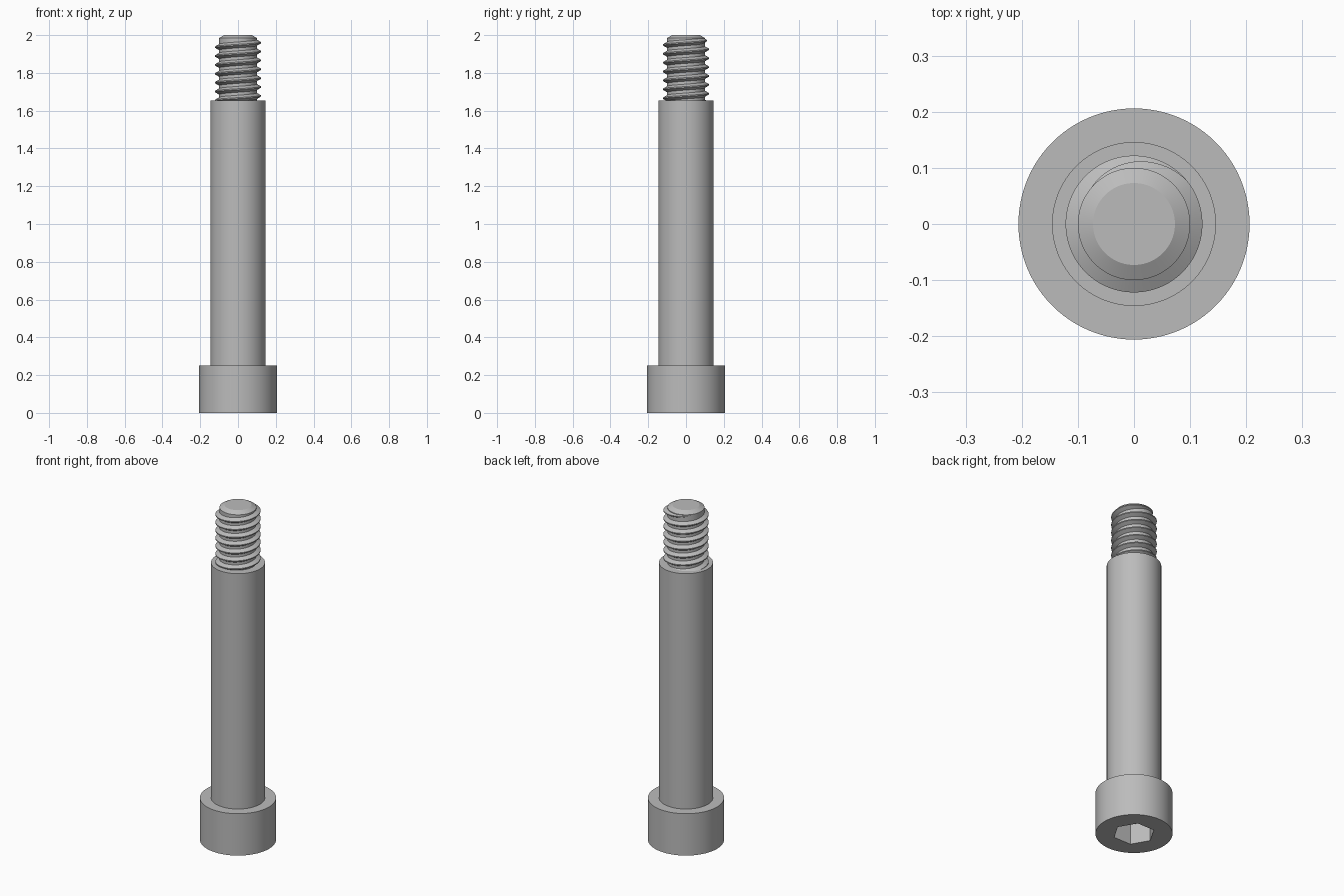
import bpy
import bmesh
from math import cos, sin, tau, radians

cube = bpy.data.objects.get("Cube")
if cube:
    bpy.data.objects.remove(cube)

SIDES = 96

steel = bpy.data.materials.new("steel_grey")
steel.use_nodes = True
STEEL_COLOUR = (0.5, 0.5, 0.5, 1)
steel.diffuse_color = STEEL_COLOUR
steel.node_tree.nodes["Principled BSDF"].inputs["Base Color"].default_value = STEEL_COLOUR


def finish(name, bm):
    """Turn a bmesh into a named steel object."""
    bmesh.ops.recalc_face_normals(bm, faces=bm.faces)
    mesh = bpy.data.meshes.new(name)
    bm.to_mesh(mesh)
    bm.free()
    mesh.materials.append(steel)
    obj = bpy.data.objects.new(name, mesh)
    bpy.context.collection.objects.link(obj)
    return obj


def turned(name, profile, sides=SIDES):
    """Lathe a solid from (radius, height) points, capped at both ends."""
    bm = bmesh.new()
    rings = [[bm.verts.new((r * cos(tau * i / sides), r * sin(tau * i / sides), z))
              for i in range(sides)] for r, z in profile]
    for low, high in zip(rings, rings[1:]):
        for i in range(sides):
            j = (i + 1) % sides
            bm.faces.new((low[i], low[j], high[j], high[i]))
    bm.faces.new(rings[0][::-1])
    bm.faces.new(rings[-1])
    return finish(name, bm)


def smooth(obj, angle=25):
    bpy.ops.object.select_all(action='DESELECT')
    obj.select_set(True)
    bpy.context.view_layer.objects.active = obj
    bpy.ops.object.shade_smooth_by_angle(angle=radians(angle))


# Head with a hexagonal drive socket underneath
head = turned("head", [(0.206, 0), (0.206, 0.25)])
cutter = turned("socket_cutter", [(0.113, -0.05), (0.113, 0.12)], 6)
cut = head.modifiers.new("socket", 'BOOLEAN')
cut.operation = 'DIFFERENCE'
cut.solver = 'EXACT'
cut.object = cutter
bpy.context.view_layer.objects.active = head
bpy.ops.object.modifier_apply(modifier=cut.name)
bpy.data.objects.remove(cutter)

# Plain shoulder and the chamfered core of the threaded end
shoulder = turned("shoulder", [(0.146, 0.24), (0.146, 1.655)])
core = turned("thread_core", [(0.1, 1.64), (0.1, 1.985), (0.073, 2)])

# Right-hand helical ridge, fading into the core at its upper end
PITCH, ROOT, CREST = 0.047, 0.099, 0.122
STEP = tau / 72
TURNS_BELOW = 7
FADE_START, FADE_END = radians(40), radians(145)
bm = bmesh.new()
sections = []
angle = -tau * TURNS_BELOW
while angle <= FADE_END:
    fade = min(1, max(0.02, (FADE_END - angle) / (FADE_END - FADE_START)))
    depth = (CREST - ROOT) * fade
    z = 1.96 + PITCH * angle / tau
    half_crest = 0.003
    half_root = half_crest + depth * 0.577
    points = [(ROOT, -half_root), (ROOT + depth, -half_crest),
              (ROOT + depth, half_crest), (ROOT, half_root)]
    sections.append([bm.verts.new((r * cos(angle), r * sin(angle), z + dz))
                     for r, dz in points])
    angle += STEP
for a, b in zip(sections, sections[1:]):
    for i in range(4):
        j = (i + 1) % 4
        bm.faces.new((a[i], b[i], b[j], a[j]))
bm.faces.new(sections[0])
bm.faces.new(sections[-1][::-1])
ridge = finish("thread_ridge", bm)

for part in (head, shoulder, core, ridge):
    smooth(part)
